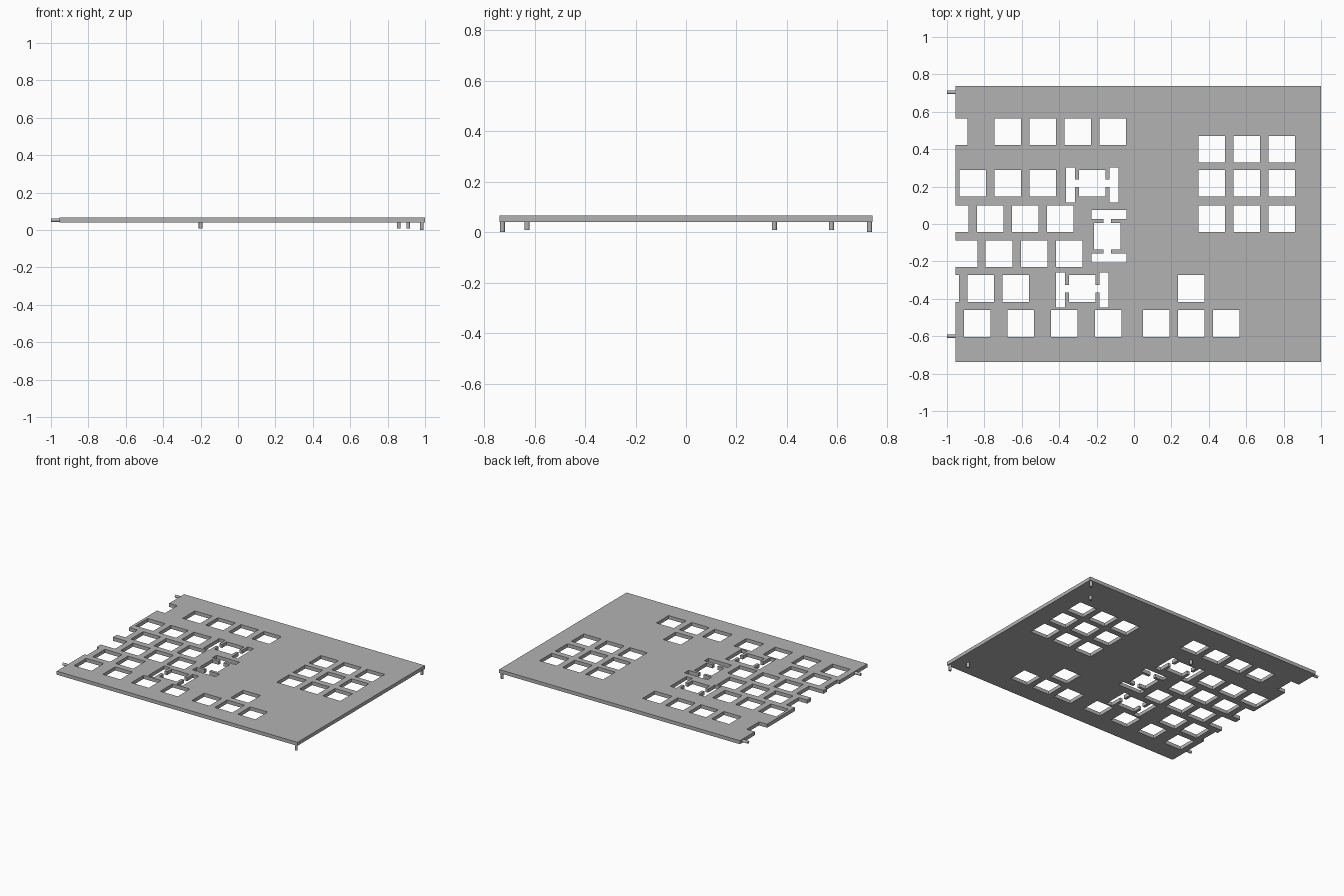
import bpy, bmesh
from mathutils import Matrix, Vector

if "Cube" in bpy.data.objects:
    bpy.data.objects.remove(bpy.data.objects["Cube"])

grey = bpy.data.materials.new("plate grey")
grey.use_nodes = True
colour = (0.45, 0.45, 0.45, 1)
grey.diffuse_color = colour
grey.node_tree.nodes["Principled BSDF"].inputs["Base Color"].default_value = colour

BOTTOM, TOP = 0.04, 0.066
PITCH, KEY = 0.1873, 0.071   # key spacing and half key hole


def add_box(bm, x0, x1, y0, y1, z0, z1):
    centre = Vector((x0 + x1, y0 + y1, z0 + z1)) / 2
    size = Matrix.Diagonal((x1 - x0, y1 - y0, z1 - z0, 1))
    bmesh.ops.create_cube(bm, size=1, matrix=Matrix.Translation(centre) @ size)


def finish(bm, name):
    mesh = bpy.data.meshes.new(name)
    bm.to_mesh(mesh)
    bm.free()
    mesh.materials.append(grey)
    ob = bpy.data.objects.new(name, mesh)
    bpy.context.collection.objects.link(ob)
    return ob


# Plate blank
bm = bmesh.new()
add_box(bm, -0.955, 1, -0.739, 0.739, BOTTOM, TOP)
plate = finish(bm, "switch_plate")

# Cutters for the key holes, including the half keys open at the right edge
holes = bmesh.new()


def cut(x0, x1, y0, y1):
    add_box(holes, x0, x1, y0, y1, 0, 0.1)


def key(x, y):
    cut(x - KEY, x + KEY, y - KEY, y + KEY)


rows = [(0.494, -0.96, 1), (0.494, -0.675, 4), (0.217, -0.863, 3),
        (0.029, -0.957, 4), (-0.158, -0.909, 4), (-0.345, -1.006, 3),
        (-0.345, 0.305, 1), (-0.532, 0.118, 3),
        (0.4, 0.415, 3), (0.217, 0.415, 3), (0.029, 0.415, 3)]
for y, x, count in rows:
    for i in range(count):
        key(x + i * PITCH, y)
for x in (-0.839, -0.605, -0.373, -0.138):
    key(x, -0.532)


# Wide key holes with a stabiliser slot on either side
def wide_key(x, y, upright=False):
    key(x, y)
    parts = [(s * 0.116 - 0.024, s * 0.116 + 0.024, -0.102, 0.085) for s in (-1, 1)]
    parts.append((-0.11, 0.11, -0.02, 0.02))
    for a0, a1, b0, b1 in parts:
        if upright:
            cut(x - b1, x - b0, y + a0, y + a1)
        else:
            cut(x + a0, x + a1, y + b0, y + b1)


wide_key(-0.224, 0.217)
wide_key(-0.277, -0.345)
wide_key(-0.142, -0.065, upright=True)
cutter = finish(holes, "hole_cutter")
cutter.hide_render = True

# Cut the holes and discard the cutter
mod = plate.modifiers.new("holes", "BOOLEAN")
mod.object = cutter
mod.operation = "DIFFERENCE"
mod.solver = "EXACT"
mod.use_self = True
graph = bpy.context.evaluated_depsgraph_get()
cut_mesh = bpy.data.meshes.new_from_object(plate.evaluated_get(graph))
plate.modifiers.clear()
plate.data = cut_mesh
bpy.data.objects.remove(cutter)


# Round pegs: feet under the plate and locating pins on its right edge
def peg(name, centre, length, sideways=False):
    bm = bmesh.new()
    turn = Matrix.Rotation(1.5708, 4, "Y") if sideways else Matrix()
    bmesh.ops.create_cone(bm, cap_ends=True, segments=16, radius1=0.01, radius2=0.01,
                          depth=length, matrix=Matrix.Translation(centre) @ turn)
    ob = finish(bm, name)
    bpy.context.view_layer.objects.active = ob
    bpy.ops.object.select_all(action="DESELECT")
    ob.select_set(True)
    bpy.ops.object.shade_smooth_by_angle()


feet = {"front_corner_foot": (0.983, -0.728, 0), "back_corner_foot": (0.983, 0.728, 0),
        "front_foot": (0.91, -0.63, 0.008), "back_foot": (0.86, 0.577, 0.008),
        "middle_foot": (-0.2, 0.35, 0.008)}
for name, (x, y, z) in feet.items():
    peg(name, (x, y, (z + 0.045) / 2), 0.045 - z)
for name, y in (("front_pin", -0.6), ("back_pin", 0.704)):
    peg(name, (-0.97, y, 0.053), 0.06, sideways=True)
